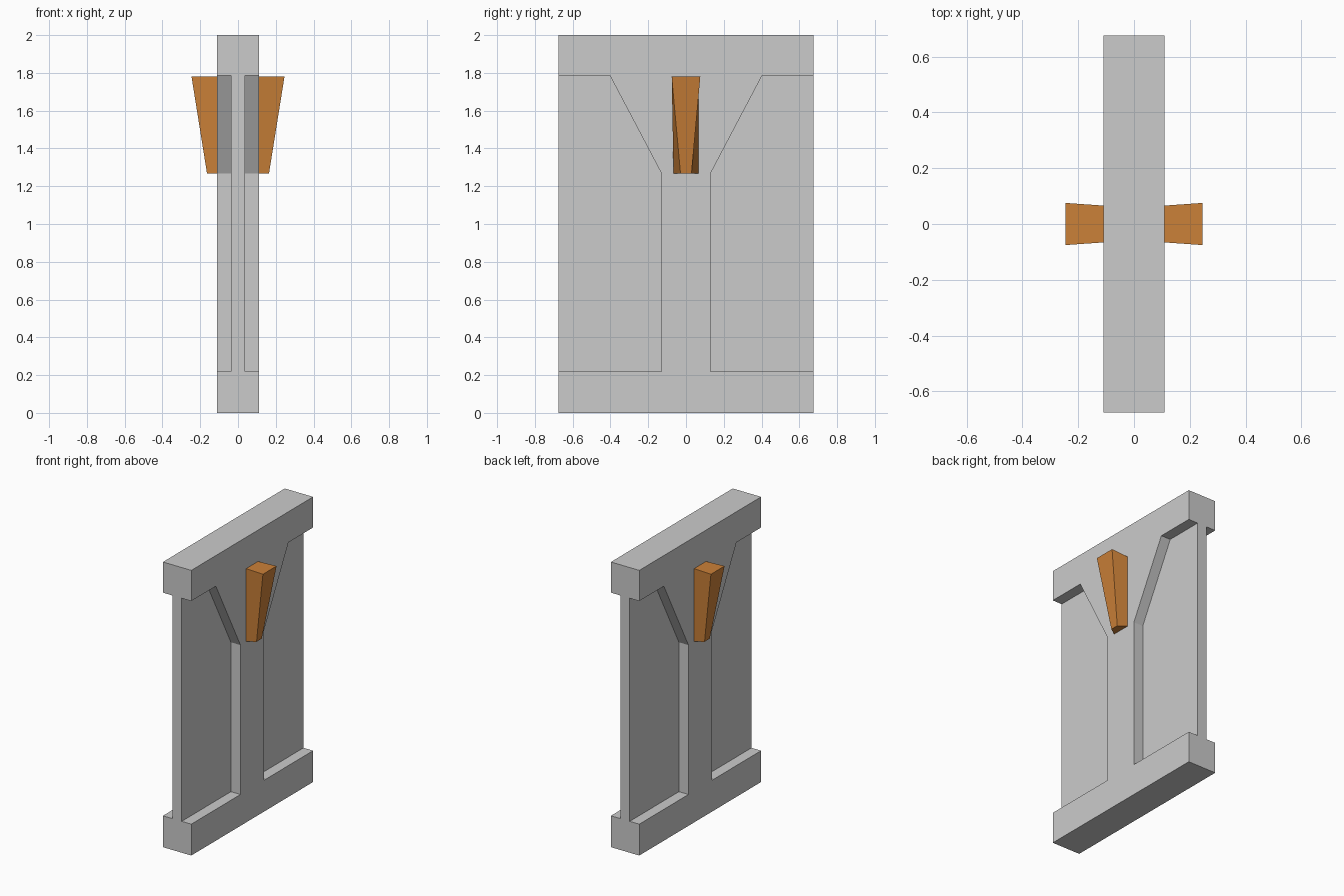
import bpy, bmesh

if "Cube" in bpy.data.objects:
    bpy.data.objects.remove(bpy.data.objects["Cube"])


def make_object(name, bm):
    bmesh.ops.recalc_face_normals(bm, faces=bm.faces)
    mesh = bpy.data.meshes.new(name)
    bm.to_mesh(mesh)
    bm.free()
    obj = bpy.data.objects.new(name, mesh)
    bpy.context.collection.objects.link(obj)
    return obj


def loft(bm, lower, upper):
    """Closed solid between two matching outlines."""
    a = [bm.verts.new(p) for p in lower]
    b = [bm.verts.new(p) for p in upper]
    bm.faces.new(a)
    bm.faces.new(b)
    for i in range(len(a)):
        j = (i + 1) % len(a)
        bm.faces.new((a[i], a[j], b[j], b[i]))


def extrude_x(bm, profile, x0, x1):
    loft(bm, [(x0, y, z) for y, z in profile], [(x1, y, z) for y, z in profile])


# Wall slab
W, T = 0.675, 0.11
bm = bmesh.new()
extrude_x(bm, [(-W, 0), (W, 0), (W, 2), (-W, 2)], -T, T)
wall = make_object("wall_panel", bm)

# Four recesses, leaving rails, a central post and its flared head
recess = [(0.13, 0.22), (0.8, 0.22), (0.8, 1.785), (0.4025, 1.785), (0.13, 1.268)]
bm = bmesh.new()
for sx in (-1, 1):
    for sy in (-1, 1):
        extrude_x(bm, [(sy * y, z) for y, z in recess], sx * 0.036, sx * 0.2)
cutter = make_object("recess_cutter", bm)
cutter.hide_render = True
mod = wall.modifiers.new("recesses", 'BOOLEAN')
mod.operation = 'DIFFERENCE'
mod.solver = 'EXACT'
mod.object = cutter
bpy.context.view_layer.objects.active = wall
wall.select_set(True)
bpy.ops.object.modifier_apply(modifier=mod.name)
bpy.data.objects.remove(cutter)

# Tapered wall lamps, one on each face
orange = bpy.data.materials.new("lamp_orange")
orange.diffuse_color = (0.60, 0.22, 0.04, 1)
orange.use_nodes = True
orange.node_tree.nodes["Principled BSDF"].inputs["Base Color"].default_value = orange.diffuse_color
for sx, side in ((-1, "left"), (1, "right")):
    bm = bmesh.new()
    bottom = [(T, -0.066), (0.164, -0.029), (0.164, 0.029), (T, 0.066)]
    top = [(T, -0.066), (0.246, -0.0755), (0.246, 0.0755), (T, 0.066)]
    loft(bm, [(sx * x, y, 1.267) for x, y in bottom],
         [(sx * x, y, 1.78) for x, y in top])
    lamp = make_object(side + "_wall_lamp", bm)
    lamp.data.materials.append(orange)
